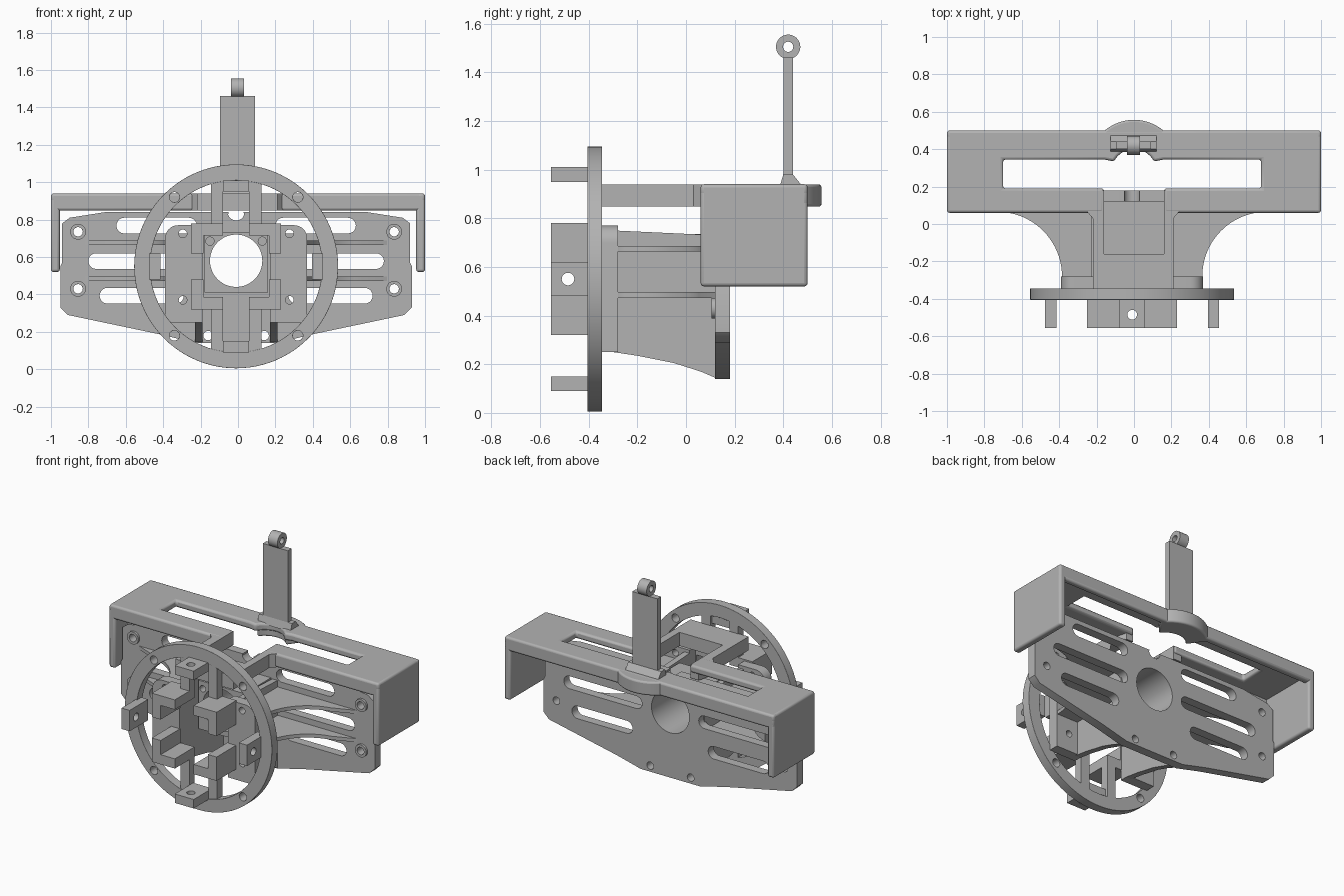
import bpy, bmesh
from math import pi, sin, cos
from mathutils import Matrix

cube = bpy.data.objects.get("Cube")
if cube:
    bpy.data.objects.remove(cube)

grey = bpy.data.materials.new("plain_grey")
grey.use_nodes = True
grey.diffuse_color = (0.45, 0.45, 0.45, 1)
grey.node_tree.nodes["Principled BSDF"].inputs["Base Color"].default_value = (0.45, 0.45, 0.45, 1)

CX = -0.01      # axis of the ring and mounting plate
CZ = 0.55
# Sketch planes: (u, v, depth) -> world
PLANES = {
    "z": Matrix.Identity(4),
    "y": Matrix(((1, 0, 0, 0), (0, 0, 1, 0), (0, 1, 0, 0), (0, 0, 0, 1))),
    "x": Matrix(((0, 0, 1, 0), (1, 0, 0, 0), (0, 1, 0, 0), (0, 0, 0, 1))),
}


def arc(u, v, r, a0, a1, n):
    return [(u + r * cos(a0 + (a1 - a0) * i / n), v + r * sin(a0 + (a1 - a0) * i / n))
            for i in range(n + 1)]


def circle(u, v, r, n=32):
    return arc(u, v, r, 0, 2 * pi, n)[:-1]


def rect(u0, u1, v0, v1):
    return [(u0, v0), (u1, v0), (u1, v1), (u0, v1)]


def slot(u0, u1, v, r):
    return arc(u1 - r, v, r, -pi / 2, pi / 2, 10) + arc(u0 + r, v, r, pi / 2, 3 * pi / 2, 10)


def mirrored(points, axis=CX):
    return [(2 * axis - u, v) for u, v in points]


def finish(obj, bevel=0):
    """Apply optional bevel, clean normals, shade and colour."""
    obj.data.materials.clear()
    obj.data.materials.append(grey)
    bm = bmesh.new()
    bm.from_mesh(obj.data)
    bmesh.ops.remove_doubles(bm, verts=bm.verts, dist=0.0005)
    bmesh.ops.dissolve_limit(bm, angle_limit=0.01, verts=bm.verts, edges=bm.edges)
    bmesh.ops.recalc_face_normals(bm, faces=bm.faces)
    bm.to_mesh(obj.data)
    bm.free()
    if bevel:
        mod = obj.modifiers.new("rounded_edges", "BEVEL")
        mod.width = bevel
        mod.segments = 3
        mod.limit_method = "ANGLE"
        mod.angle_limit = 0.9
    bpy.ops.object.select_all(action="DESELECT")
    obj.select_set(True)
    bpy.context.view_layer.objects.active = obj
    bpy.ops.object.shade_smooth_by_angle(angle=0.6)
    return obj


def panel(name, plane, w0, w1, *loops, bevel=0):
    """Extrude an outline; further loops become holes."""
    curve = bpy.data.curves.new(name, "CURVE")
    curve.dimensions = "2D"
    curve.fill_mode = "BOTH"
    curve.extrude = (w1 - w0) / 2
    for loop in loops:
        spline = curve.splines.new("POLY")
        spline.points.add(len(loop) - 1)
        for point, (u, v) in zip(spline.points, loop):
            point.co = (u, v, 0, 1)
        spline.use_cyclic_u = True
    temp = bpy.data.objects.new("temp", curve)
    bpy.context.collection.objects.link(temp)
    graph = bpy.context.evaluated_depsgraph_get()
    mesh = bpy.data.meshes.new_from_object(temp.evaluated_get(graph))
    bpy.data.objects.remove(temp)
    mesh.transform(PLANES[plane] @ Matrix.Translation((0, 0, (w0 + w1) / 2)))
    mesh.name = name
    obj = bpy.data.objects.new(name, mesh)
    bpy.context.collection.objects.link(obj)
    return finish(obj, bevel)


def box(name, x0, x1, y0, y1, z0, z1, bevel=0):
    return panel(name, "z", z0, z1, rect(x0, x1, y0, y1), bevel=bevel)


# Front ring with four screw holes
ring_holes = [circle(CX + sx * 0.33, CZ + sz * 0.37, 0.027, 20) for sx in (-1, 1) for sz in (-1, 1)]
panel("front_ring", "y", -0.405, -0.345, circle(CX, CZ, 0.545, 96), circle(CX, CZ, 0.46, 96),
      *ring_holes, bevel=0.01)

# Drilled tabs around the ring
for s in (-1, 1):
    mid = CZ + s * 0.43
    panel("vertical_tab", "z", mid - 0.03, mid + 0.03, rect(CX - 0.07, CX + 0.07, -0.555, -0.36),
          circle(CX, -0.485, 0.026, 20))
    mid = CX + s * 0.435
    panel("side_tab", "x", mid - 0.03, mid + 0.03, rect(-0.555, -0.36, CZ - 0.07, CZ + 0.07),
          circle(-0.485, CZ, 0.026, 20))

# Corner clips and the bars that carry them
for sx in (-1, 1):
    for sz in (-1, 1):
        corner = [(0.07, 0.23), (0.24, 0.23), (0.24, 0.07), (0.175, 0.07), (0.175, 0.165), (0.07, 0.165)]
        panel("corner_clip", "y", -0.555, -0.345, [(CX + sx * u, CZ + sz * v) for u, v in corner])
        ends = sorted((CZ + sz * 0.17, CZ + sz * 0.475))
        box("clip_bar", *sorted((CX + sx * 0.07, CX + sx * 0.135)), -0.4, -0.345, *ends)

# Slotted mounting plate
half = [(0.04, 0.84), (0.7, 0.84), (0.89, 0.81), (0.93, 0.78), (0.93, 0.57), (0.94, 0.55),
        (0.94, 0.33), (0.9, 0.29), (0.4, 0.185), (0.22, 0.14)]
half = [(u + CX, v) for u, v in half]
notch = arc(CX, 0.84, 0.045, pi, 2 * pi, 10)
holes = [circle(CX, 0.58, 0.14, 48)]
for flip in (False, True):
    side = [slot(0.2, 0.63, 0.768, 0.042), slot(0.2, 0.78, 0.578, 0.042), slot(0.27, 0.72, 0.393, 0.042)]
    side += [circle(u + CX, v, 0.025, 20) for u, v in
             ((0.845, 0.735), (0.845, 0.43), (0.15, 0.18))]
    holes += [mirrored(h) for h in side] if flip else side
panel("mounting_plate", "y", 0.12, 0.18, half + mirrored(half)[::-1] + notch[1:-1], *holes)
for sx in (-1, 1):
    for z in (0.735, 0.43):
        panel("screw_boss", "y", 0.105, 0.125, circle(CX + sx * 0.845, z, 0.042), circle(CX + sx * 0.845, z, 0.025))

# Central bored block
panel("center_block", "y", -0.16, 0.125, rect(CX - 0.17, CX + 0.17, 0.41, 0.735), circle(CX, 0.58, 0.14, 48),
      *[circle(CX + s * 0.14, 0.685, 0.022, 16) for s in (-1, 1)])

# Side brackets: flange, curved wall and swept fins
sweep = arc(0.72, -0.28, 0.345, pi, pi / 2 + 0.18, 18)
for s in (-1, 1):
    def place(points):
        return [(CX + s * u, v) for u, v in points]
    flange = [(0.18, 0.25), (0.38, 0.25)] + arc(0.31, 0.70, 0.07, 0, pi / 2, 8) + [(0.18, 0.77)]
    panel("bracket_flange", "y", -0.35, -0.28, place(flange),
          place(circle(0.285, 0.37, 0.022, 20)), place(circle(0.285, 0.725, 0.022, 20)))
    wall = [(-0.3, 0.25), (-0.2, 0.235), (-0.05, 0.205), (0.06, 0.17), (0.13, 0.14), (0.13, 0.73), (-0.3, 0.75)]
    panel("bracket_wall", "x", *sorted((CX + s * 0.18, CX + s * 0.22)), wall)
    fin = [(0.2, -0.29), (0.38, -0.29)] + sweep + [(0.82, 0.125), (0.2, 0.125)]
    for z in (0.675, 0.485):
        panel("swept_fin", "z", z - 0.012, z + 0.012, place(fin))

# Top cover with long slot and central opening
roof = ([(1, 0.06), (1, 0.5), (-1, 0.5), (-1, 0.06), (-0.16, 0.06), (-0.16, 0.19), (-0.7, 0.19),
         (-0.7, 0.345), (-0.16, 0.345)] + arc(0, 0.28, 0.12, pi * 0.85, pi * 0.15, 16)
        + [(0.16, 0.345), (0.68, 0.345), (0.68, 0.19), (0.16, 0.19), (0.16, 0.06)])
panel("cover_top", "z", 0.89, 0.94, roof, bevel=0.014)
box("cover_back_rim", -1, 1, 0.455, 0.5, 0.848, 0.94, 0.014)
for s in (-1, 1):
    box("cover_end", *sorted((s, s * 0.953)), 0.06, 0.5, 0.52, 0.94, 0.014)
    box("cover_front_rim", *sorted((s, s * 0.16)), 0.06, 0.105, 0.848, 0.94, 0.014)

# Forked arm joining the cover to the ring
arm = ([(-0.16, 0.18), (-0.22, 0.18), (-0.25, 0.065), (-0.22, 0.03), (-0.22, -0.35), (0.21, -0.35),
        (0.21, 0.03), (0.24, 0.065), (0.21, 0.18), (0.16, 0.18), (0.16, -0.16), (-0.16, -0.16)])
panel("forked_arm", "z", 0.848, 0.939, arm)

# Rounded bulge behind the mast
bulge = arc(0, 0.315, 0.242, 0.22 * pi, 0.78 * pi, 24) + arc(0, 0.28, 0.13, 0.8 * pi, 0.2 * pi, 16)
panel("rear_bulge", "z", 0.848, 0.939, bulge, bevel=0.012)

# Mast with flared foot and pivot eye
foot = [(0.385, 0.93), (0.48, 0.93), (0.44, 0.98), (0.4, 0.98)]
panel("mast_foot", "x", -0.125, 0.12, foot)
box("mast", -0.095, 0.09, 0.4, 0.44, 0.93, 1.46)
panel("pivot_eye", "x", -0.037, 0.033, circle(0.42, 1.505, 0.05, 40), circle(0.42, 1.505, 0.021, 24))
